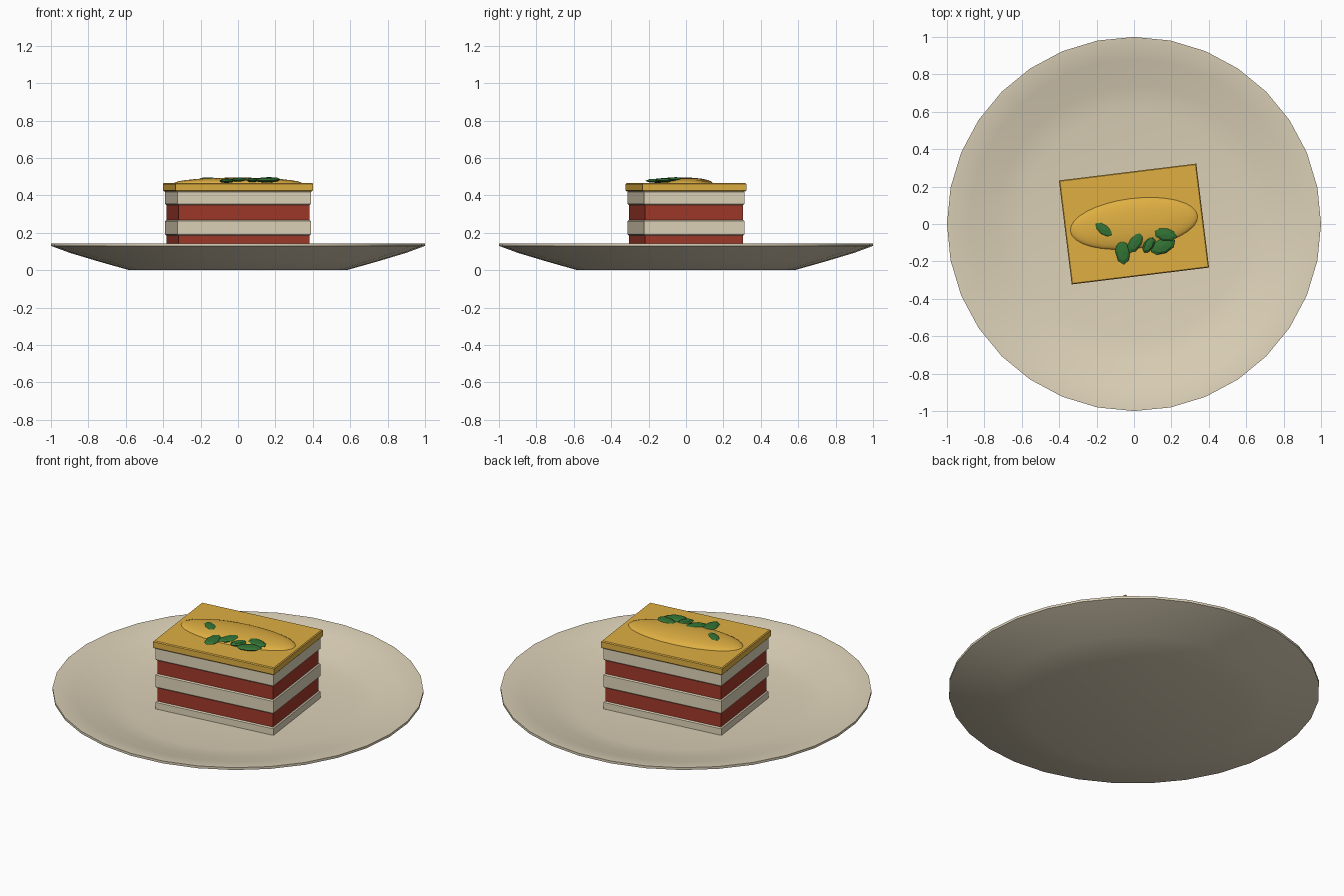
import bpy, bmesh, math
from mathutils import Matrix

if "Cube" in bpy.data.objects:
    bpy.data.objects.remove(bpy.data.objects["Cube"])

TURN = math.radians(7)


def material(name, rgb):
    m = bpy.data.materials.new(name)
    m.diffuse_color = (*rgb, 1)
    m.use_nodes = True
    m.node_tree.nodes["Principled BSDF"].inputs["Base Color"].default_value = m.diffuse_color
    return m


CHINA = material("china cream", (0.72, 0.64, 0.48))
PASTA = material("pasta cream", (0.74, 0.66, 0.49))
SAUCE = material("sauce red", (0.35, 0.04, 0.022))
CHEESE = material("cheese gold", (0.74, 0.43, 0.055))
HERB = material("herb green", (0.032, 0.17, 0.035))


def finish(name, bm, mat, smooth=None):
    bmesh.ops.recalc_face_normals(bm, faces=bm.faces)
    me = bpy.data.meshes.new(name)
    bm.to_mesh(me)
    bm.free()
    me.materials.append(mat)
    ob = bpy.data.objects.new(name, me)
    bpy.context.collection.objects.link(ob)
    if smooth:
        bpy.ops.object.select_all(action='DESELECT')
        ob.select_set(True)
        bpy.context.view_layer.objects.active = ob
        bpy.ops.object.shade_smooth_by_angle(angle=math.radians(smooth))
    return ob


def lathe(name, profile, mat, n=32):
    """Turn an (r, z) profile whose two ends lie on the axis."""
    bm = bmesh.new()
    rings = []
    for r, z in profile:
        if r == 0:
            rings.append([bm.verts.new((0, 0, z))] * n)
        else:
            rings.append([bm.verts.new((r * math.cos(2 * math.pi * i / n),
                                        r * math.sin(2 * math.pi * i / n), z))
                          for i in range(n)])
    for a, b in zip(rings, rings[1:]):
        for i in range(n):
            j = (i + 1) % n
            bm.faces.new(list(dict.fromkeys((a[i], a[j], b[j], b[i]))))
    return finish(name, bm, mat, 35)


def slab(name, w, d, z0, z1, mat, bevel):
    bm = bmesh.new()
    bmesh.ops.create_cube(bm, size=1)
    bmesh.ops.transform(bm, verts=bm.verts, matrix=Matrix.Rotation(TURN, 4, 'Z')
                        @ Matrix.Translation((0, 0, (z0 + z1) / 2))
                        @ Matrix.Diagonal((w, d, z1 - z0, 1)))
    # soften only the horizontal edges
    edges = [e for e in bm.edges if abs(e.verts[0].co.z - e.verts[1].co.z) < 1e-5]
    bmesh.ops.bevel(bm, geom=edges, offset=bevel, segments=1, affect='EDGES')
    return finish(name, bm, mat)


def blob(name, pos, size, angle, mat, u, v, smooth=None):
    bm = bmesh.new()
    bmesh.ops.create_uvsphere(bm, u_segments=u, v_segments=v, radius=1)
    bmesh.ops.transform(bm, verts=bm.verts, matrix=Matrix.Translation(pos)
                        @ Matrix.Rotation(angle, 4, 'Z')
                        @ Matrix.Diagonal((*size, 1)))
    return finish(name, bm, mat, smooth)


# Plate: underside, rim, dished inside
lathe("plate", [(0, 0), (0.58, 0.0), (0.74, 0.045), (0.90, 0.093), (1.0, 0.13),
                (1.0, 0.144), (0.97, 0.142), (0.88, 0.123), (0.74, 0.083),
                (0.60, 0.06), (0, 0.06)], CHINA)

# Alternating pasta and sauce layers
levels = [0.05, 0.105, 0.185, 0.268, 0.348, 0.425]
for i, (a, b) in enumerate(zip(levels, levels[1:])):
    if i % 2 == 0:
        slab(f"pasta_layer_{i // 2 + 1}", 0.72, 0.54, a, b, PASTA, 0.006)
    else:
        slab(f"sauce_layer_{i // 2 + 1}", 0.705, 0.527, a - 0.002, b + 0.002, SAUCE, 0.002)

# Melted cheese top and its low mound
slab("cheese_top", 0.74, 0.56, 0.422, 0.466, CHEESE, 0.005)
blob("cheese_mound", (0, 0.003, 0.464), (0.345, 0.135, 0.031), TURN, CHEESE, 32, 16, 40)

# Herb leaves: x, y, z, half length, half width, angle
leaves = [(-0.16, -0.03, 0.485, 0.064, 0.032, -35),
          (-0.06, -0.145, 0.478, 0.073, 0.040, 95),
          (0.01, -0.09, 0.483, 0.072, 0.036, 62),
          (0.08, -0.11, 0.482, 0.05, 0.028, 60),
          (0.165, -0.055, 0.486, 0.066, 0.036, -15),
          (0.155, -0.118, 0.480, 0.072, 0.040, 25)]
for i, (x, y, z, l, w, a) in enumerate(leaves):
    blob(f"herb_leaf_{i + 1}", (x, y, z), (l, w, 0.012), math.radians(a), HERB, 8, 4)
